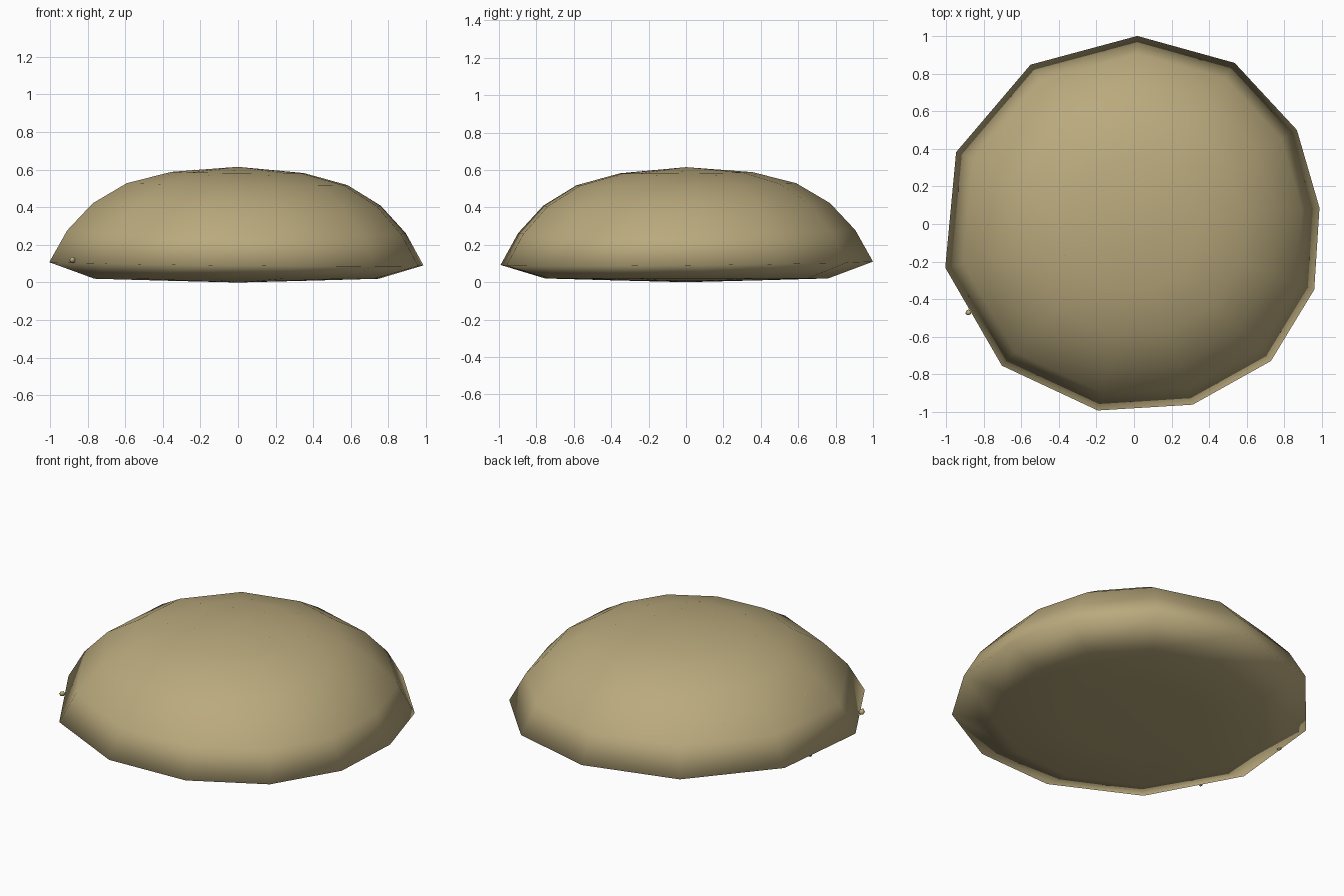
import bpy, bmesh, math
from mathutils import Vector, Matrix
from mathutils.bvhtree import BVHTree

cube = bpy.data.objects.get("Cube")
if cube:
    bpy.data.objects.remove(cube, do_unlink=True)


def material(name, colour):
    m = bpy.data.materials.new(name)
    m.use_nodes = True
    m.diffuse_color = colour
    m.node_tree.nodes["Principled BSDF"].inputs["Base Color"].default_value = colour
    m.use_backface_culling = True
    return m


def add_object(name, bm, mat):
    for f in bm.faces:
        f.smooth = True
    mesh = bpy.data.meshes.new(name)
    bm.to_mesh(mesh)
    mesh.materials.append(mat)
    ob = bpy.data.objects.new(name, mesh)
    bpy.context.collection.objects.link(ob)
    return ob


crust = material("golden crust", (0.49, 0.40, 0.205, 1))

# Irregular twelve-sided outline, and dome profile as (radius, height)
ANGLES = [5, 30, 58, 89, 123, 158, 193, 227, 259, 288, 315, 340]
RADII = [.99, 1, 1.01, 1, 1.01, 1.02, 1.03, 1.03, 1.01, 1.01, 1.03, 1.02]
PROFILE = [(.4, .01), (.76, .02), (1, .1), (.905, .27), (.77, .415), (.59, .523), (.355, .585)]


def bun_mesh():
    bm = bmesh.new()
    rings = []
    for r, z in PROFILE:
        ring = []
        for a, k in zip(ANGLES, RADII):
            t = math.radians(a)
            x, y = r * k * math.cos(t), r * k * math.sin(t)
            tilt = .01 * (y - x) if z > .05 else 0
            ring.append(bm.verts.new((x, y, z + tilt)))
        rings.append(ring)
    n = len(ANGLES)
    for low, high in zip(rings, rings[1:]):
        for i in range(n):
            j = (i + 1) % n
            bm.faces.new((low[i], low[j], high[j], high[i]))
    for ring, z in ((rings[0][::-1], 0), (rings[-1], .615)):
        tip = bm.verts.new((0, 0, z))
        for i in range(n):
            bm.faces.new((ring[i], ring[(i + 1) % n], tip))
    bm.normal_update()
    return bm


# Bun body, set inside its thin outer shell
body = bun_mesh()
moves = [(v, v.normal * .035) for v in body.verts]
for v, offset in moves:
    v.co -= offset
body.normal_update()
surface = BVHTree.FromBMesh(body)
add_object("bun_body", body, crust)
body.free()

# Outer shell, facing inward
shell = bun_mesh()
bmesh.ops.reverse_faces(shell, faces=shell.faces)
add_object("bun_outer_shell", shell, crust)
shell.free()

# Seeds: (x, y, size); the inner group repeats every quarter turn
INNER = [(-.16, .36, 1), (.15, .36, 1), (.02, .23, 1), (-.16, .18, 1), (.32, .45, .75)]
OUTER = [(-.1, .56, .8), (.55, .08, .7), (.07, -.57, .7), (.21, .67, .6), (-.65, .2, .6),
         (.31, -.64, .6), (-.67, -.34, .7), (-.6, .5, 1), (-.78, -.03, 1), (.04, -.78, .6)]
EDGE = [(-.95, .14, .11), (-.88, -.47, .12)]


def seed(bm, centre, normal, turn, size):
    tilt = Vector((0, 0, 1)).rotation_difference(normal).to_matrix().to_4x4()
    scale = Matrix.Diagonal((.02 * size, .014 * size, .018 * size, 1))
    bmesh.ops.create_icosphere(bm, subdivisions=1, radius=1, matrix=Matrix.Translation(centre)
                               @ tilt @ Matrix.Rotation(turn, 4, "Z") @ scale)


seeds = bmesh.new()
spots = [(s, 0) for s in OUTER]
for quarter in range(4):
    turn = quarter * math.pi / 2
    for x, y, size in INNER:
        p = Matrix.Rotation(turn, 3, "Z") @ Vector((x, y, 0))
        spots.append(((p.x, p.y, size), turn))
for (x, y, size), turn in spots:
    point, normal, _, _ = surface.ray_cast(Vector((x, y, 2)), Vector((0, 0, -1)))
    seed(seeds, point + normal * .02 * size, normal, turn, size)
for x, y, z in EDGE:
    seed(seeds, Vector((x, y, z)), Vector((x, y, 0)).normalized(), 0, 1)
add_object("seeds", seeds, crust)
seeds.free()
